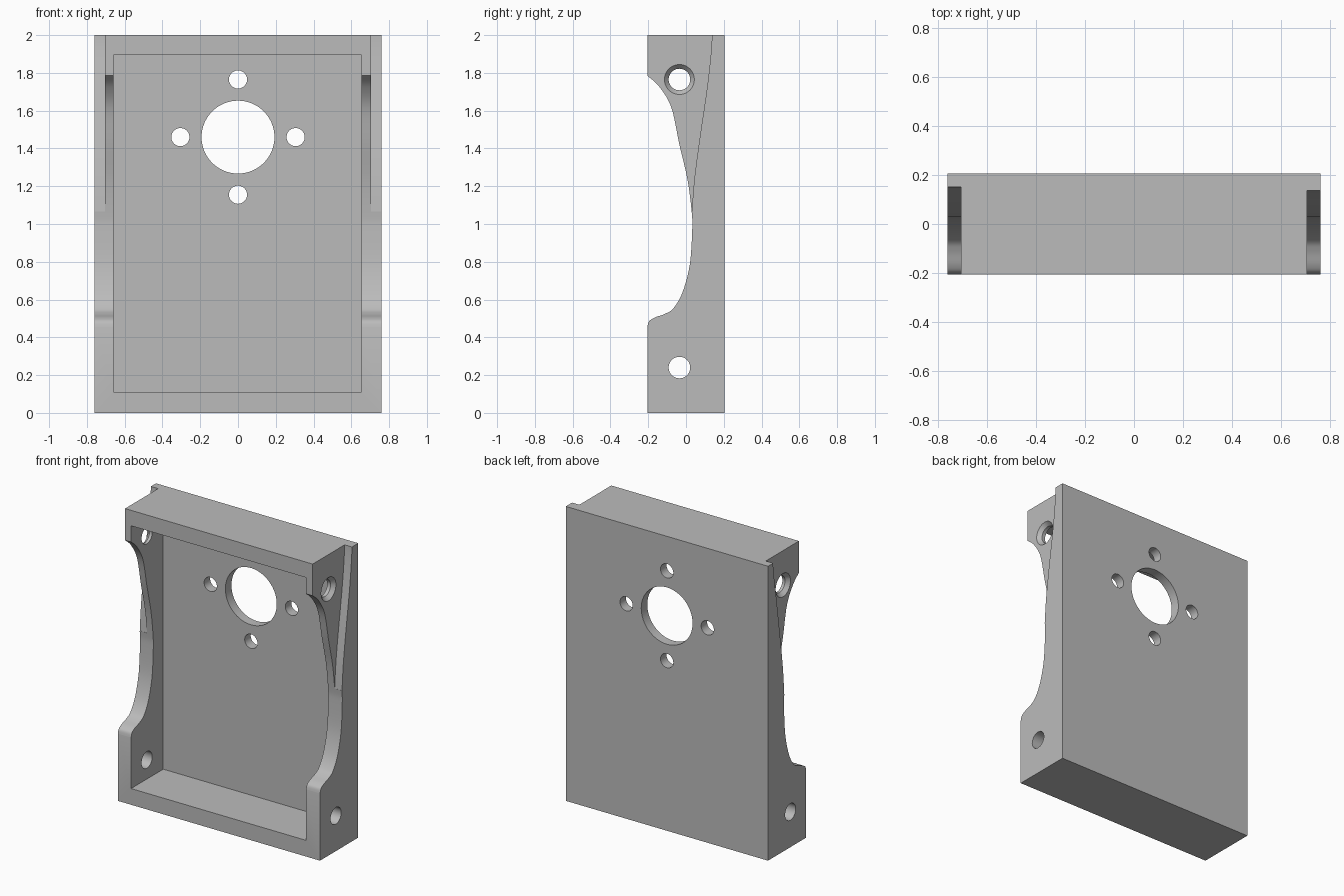
import bpy, bmesh, math
from mathutils import Vector, Matrix, geometry

if "Cube" in bpy.data.objects:
    bpy.data.objects.remove(bpy.data.objects["Cube"], do_unlink=True)

grey = bpy.data.materials.new("plain grey")
grey.use_nodes = True
colour = (0.5, 0.5, 0.5, 1)
grey.diffuse_color = colour
grey.node_tree.nodes["Principled BSDF"].inputs["Base Color"].default_value = colour


def make_object(name, bm):
    bmesh.ops.recalc_face_normals(bm, faces=bm.faces[:])
    mesh = bpy.data.meshes.new(name)
    bm.to_mesh(mesh)
    bm.free()
    mesh.materials.append(grey)
    obj = bpy.data.objects.new(name, mesh)
    bpy.context.collection.objects.link(obj)
    return obj


def box(name, low, high):
    bm = bmesh.new()
    bmesh.ops.create_cube(bm, size=1)
    low, high = Vector(low), Vector(high)
    bmesh.ops.scale(bm, vec=high - low, verts=bm.verts)
    bmesh.ops.translate(bm, vec=(low + high) / 2, verts=bm.verts)
    return make_object(name, bm)


def tube(name, centre, axis, r1, r2, length, sides=48):
    """Cylinder or cone along an axis, r1 at its start and r2 at its end."""
    turn = Vector((0, 0, 1)).rotation_difference(Vector(axis)).to_matrix().to_4x4()
    bm = bmesh.new()
    bmesh.ops.create_cone(bm, cap_ends=True, segments=sides, radius1=r1, radius2=r2,
                          depth=length, matrix=Matrix.Translation(centre) @ turn)
    return make_object(name, bm)


def prism(name, outline, x0, x1):
    """Extrude a (y, z) outline from x0 to x1."""
    bm = bmesh.new()
    face = bm.faces.new([bm.verts.new((x0, y, z)) for y, z in outline])
    new = bmesh.ops.extrude_face_region(bm, geom=[face])["geom"]
    moved = [v for v in new if isinstance(v, bmesh.types.BMVert)]
    bmesh.ops.translate(bm, vec=(x1 - x0, 0, 0), verts=moved)
    return make_object(name, bm)


def smooth_path(points, steps=6):
    """Bezier curve passing through all points."""
    p = [Vector(q) for q in points]
    p = [p[0]] + p + [p[-1]]
    path = []
    for a, b, c, d in zip(p, p[1:], p[2:], p[3:]):
        part = geometry.interpolate_bezier(b, b + (c - a) / 6, c - (d - b) / 6, c, steps + 1)
        path += [q.to_2d() for q in part[:-1]]
    return path + [p[-1].to_2d()]


def cut(target, cutter):
    mod = target.modifiers.new("cut", 'BOOLEAN')
    mod.operation = 'DIFFERENCE'
    mod.solver = 'EXACT'
    mod.object = cutter
    bpy.context.view_layer.objects.active = target
    bpy.ops.object.modifier_apply(modifier=mod.name)
    bpy.data.objects.remove(cutter, do_unlink=True)


# Housing: an open-fronted tray
W, D, H = 0.76, 0.205, 2.0
housing = box("housing", (-W, -D, 0), (W, D, H))
cut(housing, box("cavity", (-0.66, -0.5, 0.11), (0.655, 0.14, 1.895)))

# Curved scoop in the front edges of both side walls
scoop = smooth_path([(-D, 1.785), (-0.14, 1.725), (-0.077, 1.615), (-0.035, 1.42),
                     (0.008, 1.235), (0.03, 1.065), (0.033, 0.97), (0.02, 0.785),
                     (-0.018, 0.64), (-0.066, 0.555), (-0.11, 0.525), (-0.165, 0.505),
                     (-0.195, 0.485), (-D, 0.455)])
scoop_outline = [(-0.4, 1.785)] + scoop + [(-0.4, 0.455)]

for side, top_y in ((1, 0.136), (-1, 0.148)):
    cut(housing, prism("scoop", scoop_outline, side * 0.6, side * 0.9))

    # Shallow recess on the outside of the upper wall
    edge = smooth_path([(top_y, 2.1), (top_y, 1.96), (0.114, 1.74), (0.072, 1.45),
                        (0.044, 1.235), (0.031, 1.065)])
    recess = [(-0.4, 2.1)] + edge + [(-0.4, 1.065)]
    cut(housing, prism("recess", recess, side * 0.705, side * 0.9))

    # Screw holes, the upper one countersunk
    for z in (0.24, 1.765):
        cut(housing, tube("screw_hole", (side * 0.7, -0.035, z), (1, 0, 0), 0.057, 0.057, 0.4))
    cut(housing, tube("countersink", (side * 0.695, -0.035, 1.765), (side, 0, 0),
                      0.053, 0.088, 0.04))

# Large round opening with four mounting holes through the back
cut(housing, tube("round_opening", (0, 0.2, 1.46), (0, 1, 0), 0.193, 0.193, 0.4, 64))
for i in range(4):
    a = i * math.pi / 2
    centre = (0.305 * math.cos(a), 0.2, 1.46 + 0.305 * math.sin(a))
    cut(housing, tube("mounting_hole", centre, (0, 1, 0), 0.048, 0.048, 0.3))

bpy.ops.object.select_all(action='DESELECT')
housing.select_set(True)
bpy.context.view_layer.objects.active = housing
bpy.ops.object.shade_smooth_by_angle(angle=math.radians(30))
